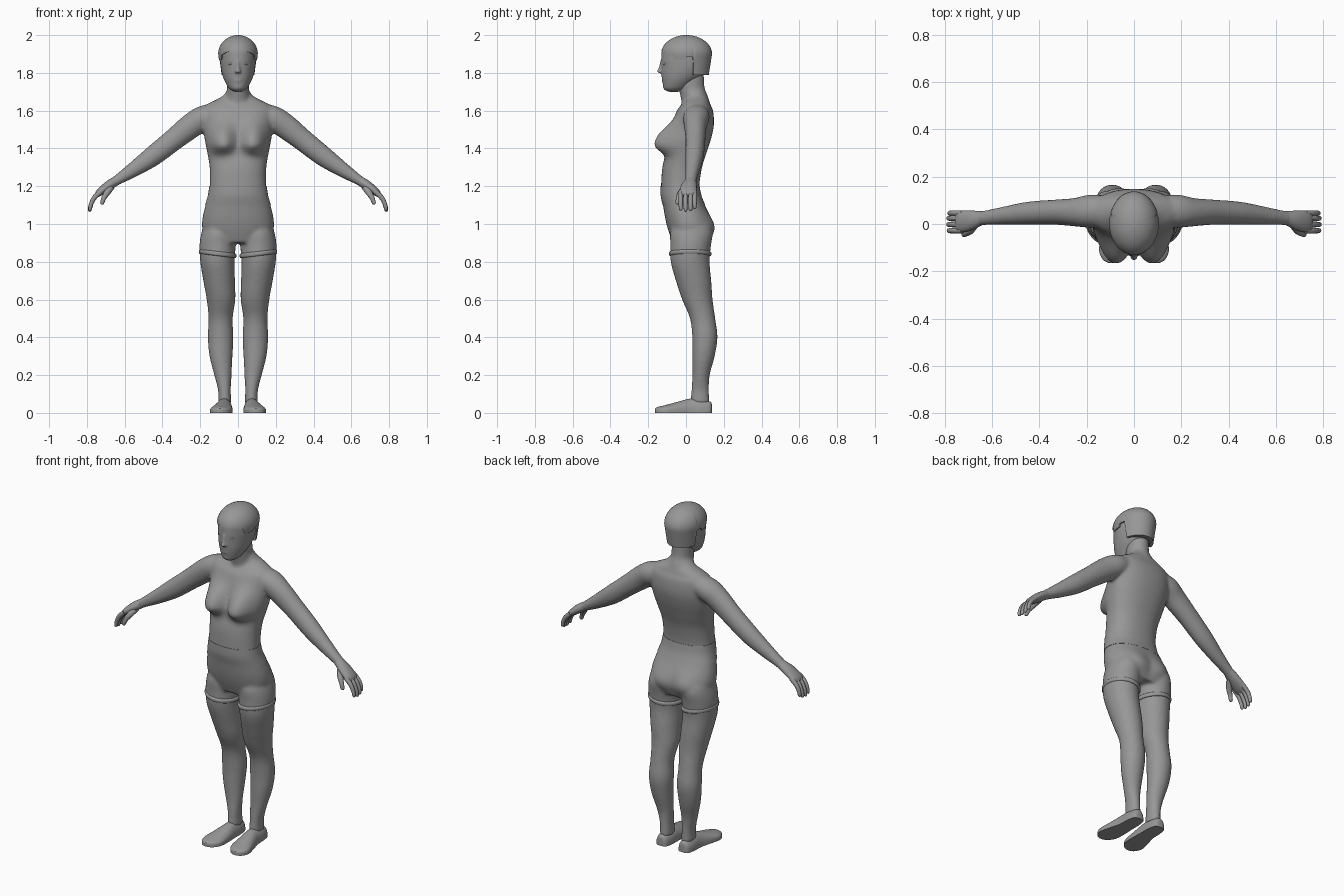
import bpy, bmesh, math
from mathutils import Vector

if "Cube" in bpy.data.objects:
    bpy.data.objects.remove(bpy.data.objects["Cube"])

GREY = bpy.data.materials.new("plain_grey")
GREY.diffuse_color = (0.31, 0.31, 0.31, 1)
GREY.use_nodes = True
GREY.node_tree.nodes["Principled BSDF"].inputs["Base Color"].default_value = GREY.diffuse_color


def blend(rows, k):
    """Catmull-Rom interpolation of rows of numbers."""
    out = []
    for i in range(len(rows) - 1):
        a, b, c, d = (rows[max(0, min(len(rows) - 1, i + j))] for j in (-1, 0, 1, 2))
        for s in range(k):
            t = s / k
            out.append([0.5 * (2 * q + (r - p) * t + (2 * p - 5 * q + 4 * r - u) * t * t
                               + (3 * q - p - 3 * r + u) * t ** 3)
                        for p, q, r, u in zip(a, b, c, d)])
    return out + [list(rows[-1])]


def skin(bm, rings):
    """Join rings of points into a closed tube."""
    vs = [[bm.verts.new(p) for p in ring] for ring in rings]
    n = len(vs[0])
    for r0, r1 in zip(vs, vs[1:]):
        for i in range(n):
            bm.faces.new((r0[i], r0[(i + 1) % n], r1[(i + 1) % n], r1[i]))
    bm.faces.new(vs[0])
    bm.faces.new(vs[-1])
    return [v for r in vs for v in r]


def power(v, e):
    return math.copysign(abs(v) ** e, v)


def loft(bm, rows, s=1, n=32, k=5, follow=False, square=1.0):
    """Elliptic loft through (x, y, z, rx, ry); follow tilts rings along the path."""
    rows = blend(rows, k)
    rings = []
    for i, (x, y, z, rx, ry) in enumerate(rows):
        side = Vector((1, 0, 0))
        if follow:
            a, b = rows[max(i - 1, 0)], rows[min(i + 1, len(rows) - 1)]
            side = Vector((0, 1, 0)).cross(Vector((b[0] - a[0], 0, b[2] - a[2]))).normalized()
        ring = []
        for j in range(n):
            t = 2 * math.pi * j / n
            p = Vector((x, y, z)) + side * rx * power(math.cos(t), square)
            p.y += ry * power(math.sin(t), square)
            ring.append((p.x * s, p.y, p.z))
        rings.append(ring)
    return skin(bm, rings)


def ball(bm, loc, size):
    vs = bmesh.ops.create_uvsphere(bm, u_segments=16, v_segments=10, radius=1)["verts"]
    for v in vs:
        v.co = Vector([c * r + o for c, r, o in zip(v.co, size, loc)])


def finish(name, bm, voxel=0, smooth=0):
    bmesh.ops.recalc_face_normals(bm, faces=bm.faces)
    me = bpy.data.meshes.new(name)
    bm.to_mesh(me)
    bm.free()
    me.materials.append(GREY)
    ob = bpy.data.objects.new(name, me)
    bpy.context.collection.objects.link(ob)
    for p in me.polygons:
        p.use_smooth = True
    if voxel:
        m = ob.modifiers.new("fuse", "REMESH")
        m.mode, m.voxel_size, m.use_smooth_shade = "VOXEL", voxel, True
        m = ob.modifiers.new("relax", "SMOOTH")
        m.factor, m.iterations = 0.5, smooth
    else:
        bpy.ops.object.select_all(action="DESELECT")
        ob.select_set(True)
        bpy.context.view_layer.objects.active = ob
        bpy.ops.object.shade_smooth_by_angle(angle=math.radians(50))
    return ob


# Body: torso from (z, front, back, half width), with bust and seat swellings
body = bmesh.new()
TORSO = [(0.9, -.07, .115, .15), (0.97, -.095, .135, .187), (1.03, -.11, .127, .188),
         (1.1, -.122, .1, .172), (1.15, -.132, .08, .158), (1.2, -.132, .07, .15),
         (1.3, -.125, .085, .15), (1.38, -.105, .11, .163), (1.46, -.085, .135, .178),
         (1.53, -.072, .148, .185), (1.6, -.048, .143, .187), (1.63, -.025, .13, .168),
         (1.655, -.005, .122, .122), (1.675, .0, .112, .085), (1.7, -.015, .102, .062)]
SECTIONS = [(0, (f + b) / 2, z, w, (b - f) / 2) for z, f, b, w in TORSO]
verts = loft(body, SECTIONS, n=64, k=8, square=0.9)
for v in verts:
    x, y, z = v.co
    dx = abs(x) - .087
    if y < .03:
        dz = (z - 1.43) / (.055 if z < 1.43 else .095)
        bump = math.exp(-((dx / .07) ** 2 + dz * dz) ** 1.3)
        v.co.y -= .085 * bump * min(1, (.03 - y) / .05)
    elif y > .04:
        v.co.y += .024 * math.exp(-(dx / .075) ** 2 - ((z - .975) / .075) ** 2)
# Neck
loft(body, [(0, .052, 1.6, .075, .07), (0, .045, 1.67, .064, .073),
            (0, .03, 1.72, .058, .069), (0, .025, 1.8, .058, .07)])
LEG = [(.1, .035, 1.03, .07, .08), (.104, .03, .96, .088, .112), (.108, .025, .89, .096, .108),
       (.109, .022, .8, .091, .103), (.1, .04, .7, .084, .094), (.09, .06, .6, .076, .081),
       (.092, .088, .5, .064, .067), (.092, .1, .4, .068, .067), (.09, .093, .3, .061, .059),
       (.08, .08, .2, .046, .046), (.072, .075, .12, .034, .047), (.07, .075, .05, .035, .05)]
ARM = [(.1, .06, 1.59, .05, .055), (.18, .055, 1.563, .065, .07), (.25, .05, 1.518, .066, .06),
       (.34, .05, 1.447, .059, .053), (.45, .045, 1.36, .054, .049), (.55, .035, 1.29, .041, .039),
       (.64, .025, 1.232, .027, .031), (.67, .02, 1.21, .025, .035)]
for s in (1, -1):
    loft(body, LEG, s)
    loft(body, ARM, s, follow=True)
finish("body", body, 0.009, 8)

# Waistband: thin sleeve over the body at the waist
band = bmesh.new()
loft(band, [(x, y, z, rx + .002, ry + .002) for x, y, z, rx, ry in SECTIONS[3:6]],
     n=64, k=5, square=0.9)
finish("waistband", band)

for s, side in ((1, "left"), (-1, "right")):
    # Hand with four fingers and a thumb
    hand = bmesh.new()
    loft(hand, [(.645, .024, 1.229, .025, .03), (.69, .015, 1.2, .025, .042),
                (.735, .01, 1.165, .019, .046), (.75, .01, 1.148, .01, .038)], s, 20, 4, True)
    for y, length in ((-.028, .92), (-.002, 1), (.024, .96), (.046, .8)):
        loft(hand, [(.725, y, 1.172, .013, .012), (.76, y, 1.14, .013, .012),
                    (.76 + .02 * length, y, 1.14 - .04 * length, .011, .011),
                    (.76 + .025 * length, y, 1.14 - .068 * length, .009, .009),
                    (.76 + .025 * length, y, 1.14 - .075 * length, .003, .003)],
             s, 12, 3, True)
    loft(hand, [(.67, .0, 1.2, .019, .018), (.69, -.025, 1.17, .017, .018),
                (.71, -.04, 1.138, .013, .013), (.72, -.045, 1.11, .01, .01),
                (.722, -.045, 1.103, .003, .003)], s, 12, 4, True)
    finish(side + "_hand", hand)

    # Rolled hem of the shorts, higher at the outside
    hem = bmesh.new()
    for v in loft(hem, [(.108, .022, .83, .085, .098), (.108, .022, .832, .097, .11),
                        (.108, .022, .848, .099, .112), (.108, .022, .856, .09, .102)],
                  s, 40, 3):
        v.co.z += (abs(v.co.x) - .1) * .12
    finish(side + "_shorts_hem", hem)

    # Shoe: sections along y as (x, y, half width, height), flat underneath
    shoe = bmesh.new()
    rings = []
    for x, y, w, h in blend([(.073, .137, .012, .03), (.073, .127, .032, .045),
                             (.073, .08, .042, .058), (.074, .02, .044, .06),
                             (.082, -.05, .054, .042), (.09, -.11, .058, .026),
                             (.094, -.15, .038, .016), (.095, -.165, .012, .008)], 4):
        ring = [((x - w) * s, y, 0), ((x + w) * s, y, 0)]
        for j in range(17):
            t = math.pi * j / 16
            ring.append(((x + w * math.cos(t)) * s, y, .015 + h * math.sin(t)))
        rings.append(ring)
    skin(shoe, rings)
    finish(side + "_shoe", shoe)

# Head: skull and jaw, nose and lips
head = bmesh.new()
loft(head, [(0, -.065, 1.7, .022, .03), (0, -.058, 1.715, .045, .06), (0, -.045, 1.74, .062, .078),
            (0, -.022, 1.78, .08, .107), (0, -.004, 1.83, .091, .127), (0, 0, 1.88, .095, .131),
            (0, 0, 1.93, .09, .122), (0, 0, 1.975, .05, .07)], n=40)
loft(head, [(0, -.122, 1.797, .012, .008), (0, -.134, 1.806, .017, .02),
            (0, -.13, 1.825, .01, .016), (0, -.126, 1.865, .006, .01)], n=14)
ball(head, (0, -.116, 1.76), (.024, .013, .011))
finish("head", head, 0.006, 3)

# Eyes
for s, side in ((1, "left"), (-1, "right")):
    eye = bmesh.new()
    ball(eye, (s * .037, -.11, 1.848), (.013, .012, .008))
    finish(side + "_eye", eye)


# Hair cap: lower edge steps from the brow to the temples, over the ears, to the nape
def hairline(y):
    if y < -.07:
        return 1.912 - .02 * max(0, (y + .11) / .04)
    if y < -.005:
        return 1.868
    return 1.885 if y < .035 else 1.79


hair = bmesh.new()
N, M = 96, 18
rings = []
for i in range(M + 1):
    ring = []
    for j in range(N):
        t = 2 * math.pi * j / N
        low = hairline(.13 * math.sin(t))
        f = max(0, i - 1) / (M - 1)
        z = low + (1.9995 - low) * math.sin(f * math.pi / 2)
        r = math.sqrt(max(0, 1 - ((z - 1.9) / .1) ** 2)) if z > 1.9 else 1 - .13 * (1.9 - z) / .11
        if i == 0:
            r *= .85
        ring.append((.105 * r * math.cos(t), .003 + .135 * r * math.sin(t), z))
    rings.append(ring)
skin(hair, rings)
finish("hair", hair)
